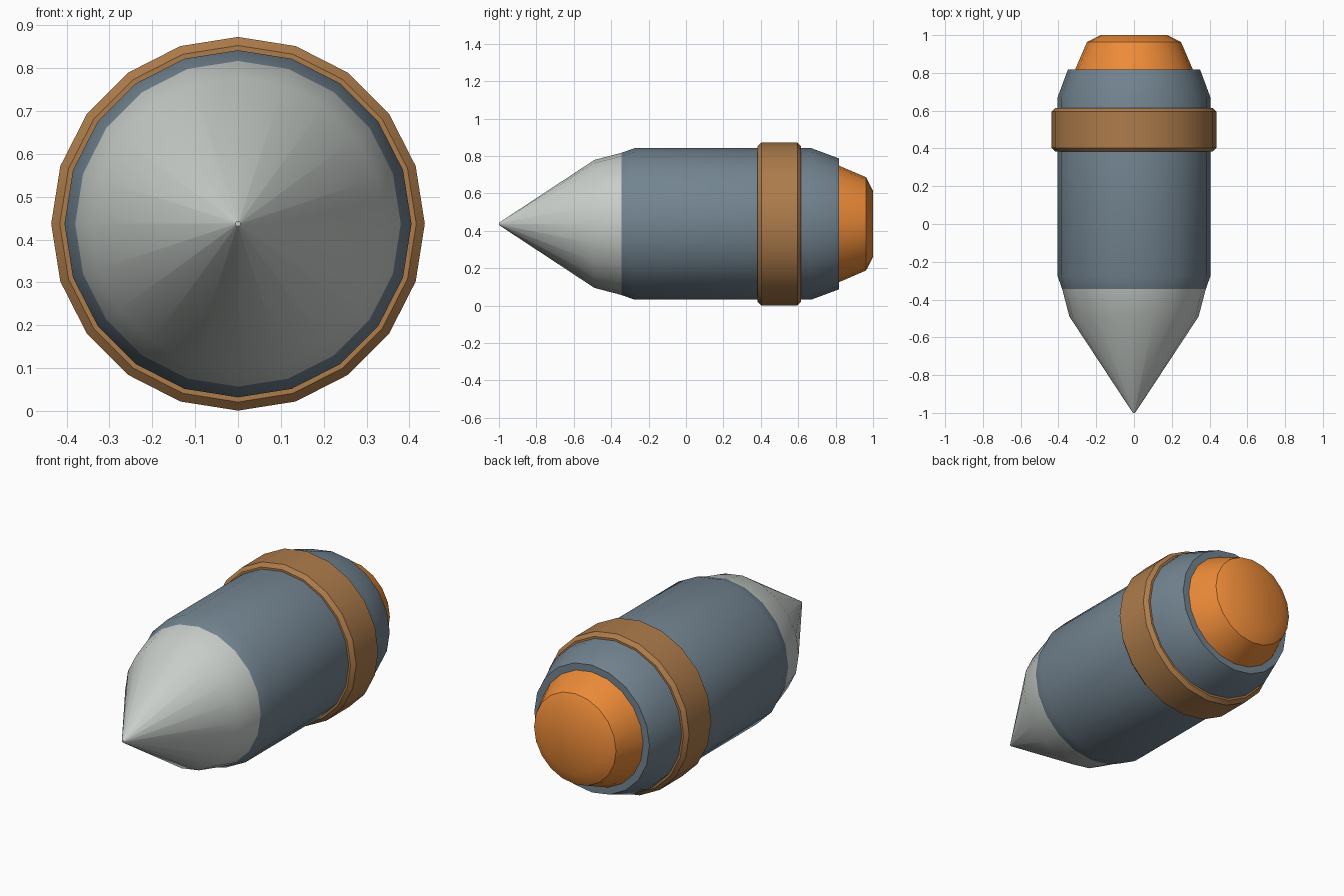
import bpy, bmesh, math

if "Cube" in bpy.data.objects:
    bpy.data.objects.remove(bpy.data.objects["Cube"])

SIDES = 20
AXIS_Z = 0.437


def lathe(name, profile, color=None, closed=False):
    """Revolve (y, radius) points about the long axis; cap the ends unless closed."""
    bm = bmesh.new()
    rings = []
    for y, r in profile:
        ring = []
        for i in range(SIDES):
            a = 2 * math.pi * i / SIDES
            ring.append(bm.verts.new((r * math.cos(a), y, AXIS_Z + r * math.sin(a))))
        rings.append(ring)
    pairs = list(zip(rings, rings[1:]))
    if closed:
        pairs.append((rings[-1], rings[0]))
    else:
        bm.faces.new(rings[0])
        bm.faces.new(rings[-1])
    for a, b in pairs:
        for i in range(SIDES):
            j = (i + 1) % SIDES
            bm.faces.new((a[i], a[j], b[j], b[i]))
    bmesh.ops.recalc_face_normals(bm, faces=bm.faces)
    mesh = bpy.data.meshes.new(name)
    bm.to_mesh(mesh)
    bm.free()
    obj = bpy.data.objects.new(name, mesh)
    bpy.context.collection.objects.link(obj)
    if color:
        mat = bpy.data.materials.new(name + "_color")
        mat.diffuse_color = (*color, 1)
        mat.use_nodes = True
        mat.node_tree.nodes["Principled BSDF"].inputs["Base Color"].default_value = mat.diffuse_color
        mesh.materials.append(mat)
    bpy.ops.object.select_all(action='DESELECT')
    obj.select_set(True)
    bpy.context.view_layer.objects.active = obj
    bpy.ops.object.shade_smooth_by_angle(angle=math.radians(35))
    return obj


# pointed nose
lathe("nose_cone", [(-1.0, 0.006), (-0.49, 0.342), (-0.345, 0.38)], (0.58, 0.62, 0.59))

# main body with tapered ends
lathe("body", [(-0.345, 0.38), (-0.275, 0.405), (0.67, 0.405), (0.817, 0.35)],
      (0.17, 0.23, 0.28))

# chamfered band around the body
lathe("band", [(0.383, 0.39), (0.383, 0.416), (0.403, 0.436),
               (0.595, 0.436), (0.615, 0.416), (0.615, 0.39)],
      (0.42, 0.2, 0.07), closed=True)

# rounded tail cap
lathe("tail_cap", [(0.80, 0.317), (0.817, 0.312), (0.963, 0.249), (1.0, 0.177)],
      (0.85, 0.26, 0.04))
